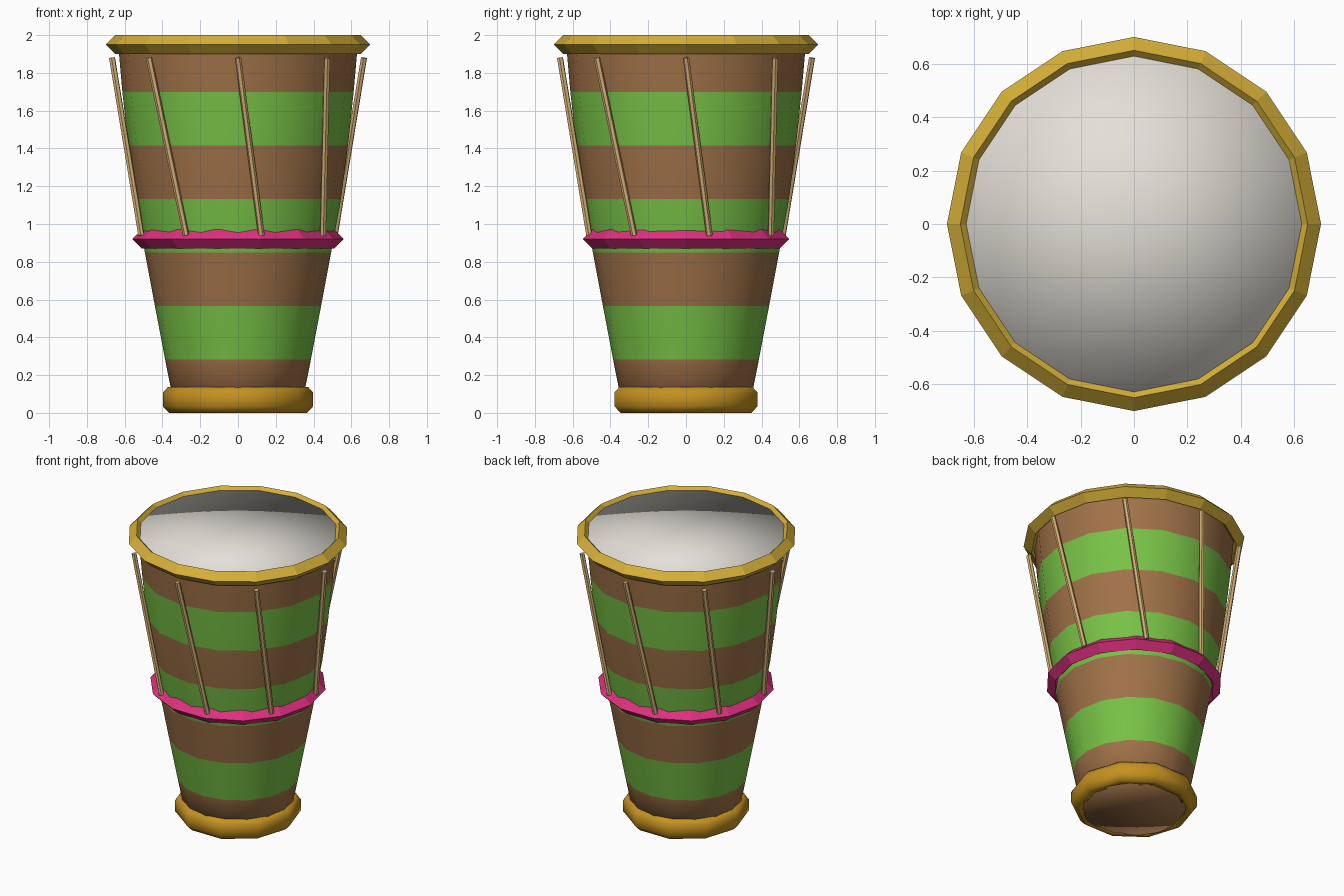
import bpy, math
from mathutils import Vector

if "Cube" in bpy.data.objects:
    bpy.data.objects.remove(bpy.data.objects["Cube"])


def mat(name, r, g, b):
    m = bpy.data.materials.new(name)
    lin = [((c / 255 + 0.055) / 1.055) ** 2.4 for c in (r, g, b)]
    m.diffuse_color = (*lin, 1)
    m.use_nodes = True
    m.node_tree.nodes["Principled BSDF"].inputs["Base Color"].default_value = m.diffuse_color
    return m


BROWN = mat("wood brown", 160, 114, 72)
GREEN = mat("stripe green", 120, 194, 70)
GOLD = mat("rim gold", 214, 176, 56)
DARK_GOLD = mat("foot gold", 198, 146, 32)
PINK = mat("band pink", 224, 48, 128)
SKIN = mat("drum skin", 228, 224, 216)
ROPE = mat("rope tan", 212, 175, 118)


def lathe(name, profile, sides, mats, closed=False, smooth=False, rule=None):
    """Spin (radius, z) points about z; radius 0 makes a centre point."""
    verts, rings, faces = [], [], []
    for r, z in profile:
        n = 1 if r == 0 else sides
        rings.append([len(verts) + i % n for i in range(sides)])
        for i in range(n):
            a = 2 * math.pi * i / sides
            verts.append((r * math.cos(a), r * math.sin(a), z))
    pairs = list(zip(rings, rings[1:]))
    if closed:
        pairs.append((rings[-1], rings[0]))
    for a, b in pairs:
        for i in range(sides):
            j = (i + 1) % sides
            faces.append(list(dict.fromkeys((a[i], a[j], b[j], b[i]))))
    me = bpy.data.meshes.new(name)
    me.from_pydata(verts, [], faces)
    for m in mats:
        me.materials.append(m)
    for p in me.polygons:
        p.use_smooth = smooth
        if rule:
            p.material_index = rule(p.center.z)
    ob = bpy.data.objects.new(name, me)
    bpy.context.collection.objects.link(ob)
    return ob


def diamond(major, z, r):
    return [(major, z - r), (major + r, z), (major, z + r), (major - r, z)]


# Shell: seven equal stripes, alternating brown and green
STEP = 0.283
radii = [0.33, 0.386, 0.44, 0.493, 0.545, 0.582, 0.612, 0.636]
shell = [(0, 0)] + [(r, min(i * STEP, 1.97)) for i, r in enumerate(radii)]
lathe("shell", shell, 16, [BROWN, GREEN], smooth=True,
      rule=lambda z: int(z / STEP) % 2)

# Playing skin
lathe("drum_skin", [(0.63, 1.93), (0.635, 1.978), (0, 1.982)], 16, [SKIN], smooth=True)

# Top rim, middle band and rounded foot ring
lathe("top_rim", diamond(0.65, 1.95, 0.05), 16, [GOLD], closed=True)
lathe("middle_band", diamond(0.51, 0.92, 0.05), 14, [PINK], closed=True)
foot = [(0.325, 0), (0.365, 0), (0.398, 0.035), (0.398, 0.108), (0.37, 0.138), (0.325, 0.138)]
lathe("foot_ring", foot, 10, [DARK_GOLD], closed=True, smooth=True)

# Slanted ropes from rim to band
for k in range(8):
    a = math.radians(45 * k)
    b = a + math.radians(13.6)
    top = Vector((0.667 * math.cos(a), 0.667 * math.sin(a), 1.88))
    low = Vector((0.527 * math.cos(b), 0.527 * math.sin(b), 0.94))
    d = top - low
    bpy.ops.mesh.primitive_cylinder_add(vertices=6, radius=0.017, depth=d.length,
                                        location=(top + low) / 2)
    ob = bpy.context.object
    ob.name = f"rope_{k + 1}"
    ob.rotation_euler = d.to_track_quat('Z', 'Y').to_euler()
    ob.data.materials.append(ROPE)
